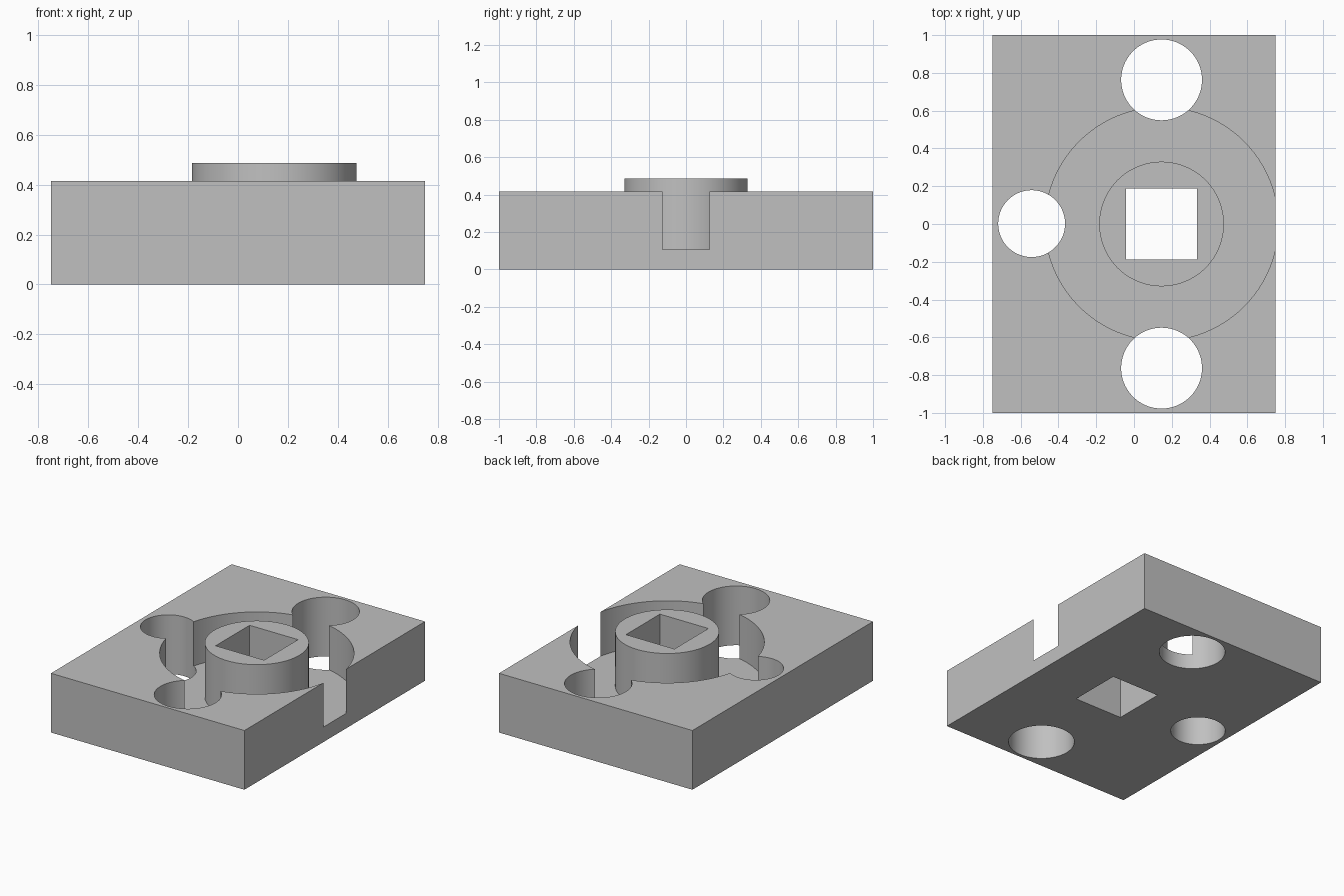
import bpy
import math

if "Cube" in bpy.data.objects:
    bpy.data.objects.remove(bpy.data.objects["Cube"])

CX = 0.146          # axis of the boss and ring pocket
FLOOR, TOP, BOSS_TOP = 0.105, 0.415, 0.487

grey = bpy.data.materials.new("plain grey")
grey.diffuse_color = (0.53, 0.53, 0.53, 1)
grey.use_nodes = True
grey.node_tree.nodes["Principled BSDF"].inputs["Base Color"].default_value = grey.diffuse_color


def box(name, cx, cy, sx, sy, z0, z1):
    bpy.ops.mesh.primitive_cube_add(size=1, location=(cx, cy, (z0 + z1) / 2))
    ob = bpy.context.object
    ob.name = name
    ob.scale = (sx, sy, z1 - z0)
    bpy.ops.object.transform_apply(location=True, rotation=True, scale=True)
    ob.data.materials.append(grey)
    return ob


def cylinder(name, cx, cy, r, z0, z1):
    bpy.ops.mesh.primitive_cylinder_add(vertices=96, radius=r, depth=z1 - z0,
                                        location=(cx, cy, (z0 + z1) / 2))
    ob = bpy.context.object
    ob.name = name
    bpy.ops.object.transform_apply(location=True, rotation=True, scale=True)
    ob.data.materials.append(grey)
    return ob


def combine(target, tool, operation):
    mod = target.modifiers.new(tool.name, 'BOOLEAN')
    mod.operation = operation
    mod.solver = 'EXACT'
    mod.object = tool
    bpy.context.view_layer.objects.active = target
    bpy.ops.object.modifier_apply(modifier=mod.name)
    bpy.data.objects.remove(tool, do_unlink=True)


# Rectangular base plate
plate = box("base_plate", 0, 0, 1.5, 2.0, 0, TOP)

# Round pocket, breaking out through the right side
combine(plate, cylinder("pocket_cutter", CX, 0, 0.617, FLOOR, 0.8), 'DIFFERENCE')

# Central boss standing in the pocket
combine(plate, cylinder("boss", CX, 0, 0.33, 0.05, BOSS_TOP), 'UNION')

# Round through holes around the pocket
for i, (x, y, r) in enumerate([(CX, 0.763, 0.214), (CX, -0.763, 0.214),
                               (-0.542, 0.002, 0.177)]):
    combine(plate, cylinder(f"hole_cutter_{i}", x, y, r, -0.2, 0.8), 'DIFFERENCE')

# Square through hole in the boss
combine(plate, box("square_cutter", CX, 0, 0.376, 0.376, -0.2, 0.8), 'DIFFERENCE')

# Smooth round walls, sharp edges
bpy.ops.object.select_all(action='DESELECT')
plate.select_set(True)
bpy.context.view_layer.objects.active = plate
bpy.ops.object.shade_smooth_by_angle(angle=math.radians(30))
